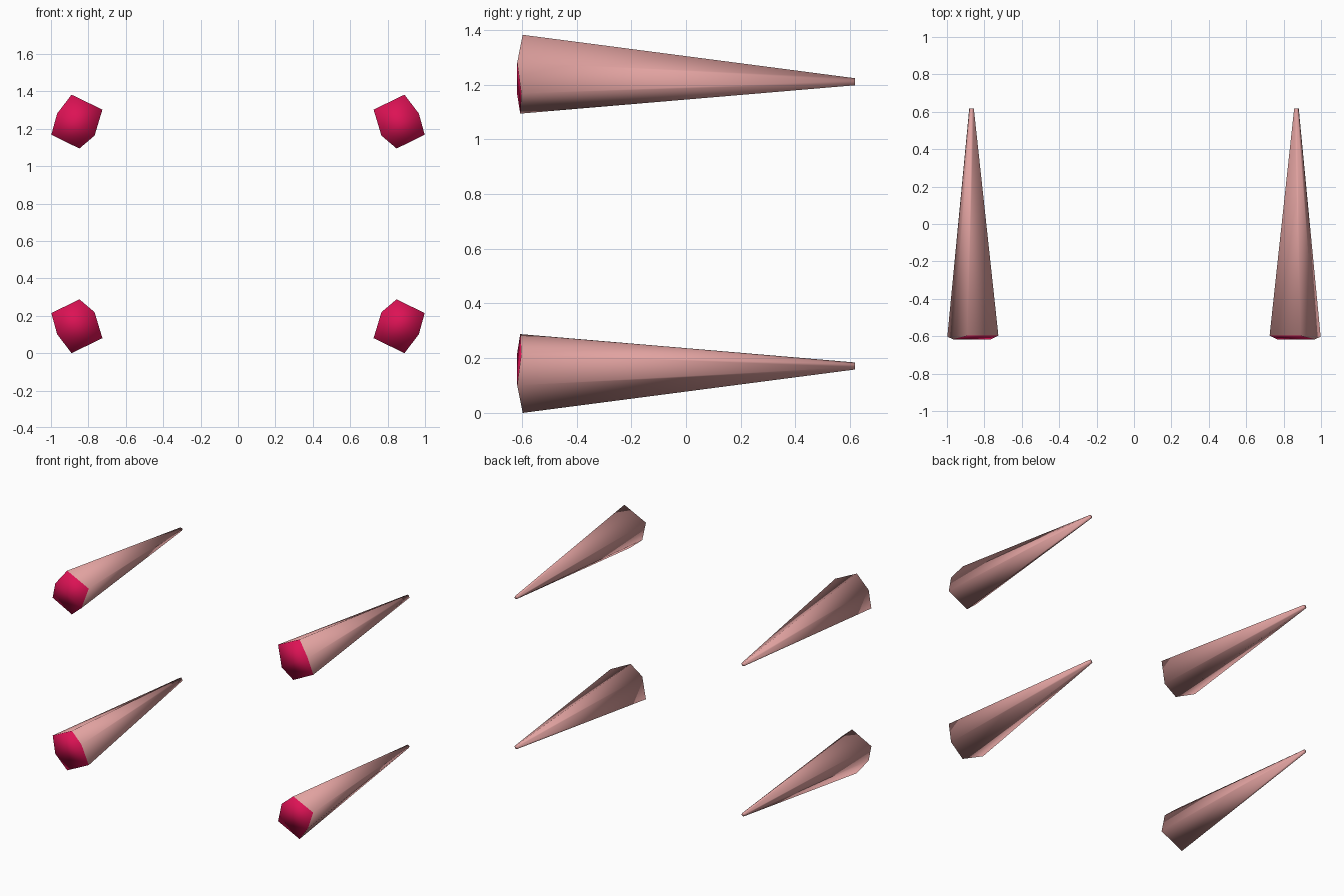
import bpy
import bmesh

cube = bpy.data.objects.get("Cube")
if cube:
    bpy.data.objects.remove(cube, do_unlink=True)


def material(name, colour):
    mat = bpy.data.materials.new(name)
    mat.use_nodes = True
    mat.diffuse_color = colour
    mat.node_tree.nodes["Principled BSDF"].inputs["Base Color"].default_value = colour
    return mat


pink = material("dusty pink", (0.75, 0.36, 0.35, 1))
crimson = material("crimson", (0.72, 0.006, 0.09, 1))

MID_Z = 0.691
TIP_Y = 0.617
TIP_CENTRE = (0.869, 1.210)
TIP_SCALE = 0.09

# Hexagonal wide end of the upper left spike; corners 2 and 5 form its ridge
BASE = [
    (0.890, -0.597, 1.382),
    (0.725, -0.597, 1.302),
    (0.767, -0.617, 1.163),
    (0.848, -0.606, 1.094),
    (0.998, -0.602, 1.168),
    (0.967, -0.617, 1.281),
]
BASE_CENTRE = (0.866, 1.232)


def spike(name, side, level):
    """Tapered six-sided spike, flipped by side (x) and level (z)."""
    def place(x, y, z):
        return (side * x, y, MID_Z + level * (z - MID_Z))

    bm = bmesh.new()
    wide = [bm.verts.new(place(*p)) for p in BASE]
    tip = [bm.verts.new(place(TIP_CENTRE[0] + (x - BASE_CENTRE[0]) * TIP_SCALE,
                              TIP_Y,
                              TIP_CENTRE[1] + (z - BASE_CENTRE[1]) * TIP_SCALE))
           for x, y, z in BASE]

    # Tapered sides and small tip
    for i in range(6):
        j = (i + 1) % 6
        bm.faces.new((wide[i], wide[j], tip[j], tip[i]))
    bm.faces.new(tip)

    # Coloured cap, folded along its ridge
    for corners in ((5, 0, 1, 2), (2, 3, 4, 5)):
        bm.faces.new([wide[i] for i in corners]).material_index = 1

    bmesh.ops.recalc_face_normals(bm, faces=bm.faces)
    for face in bm.faces:
        face.smooth = True

    mesh = bpy.data.meshes.new(name)
    bm.to_mesh(mesh)
    bm.free()
    mesh.materials.append(pink)
    mesh.materials.append(crimson)
    obj = bpy.data.objects.new(name, mesh)
    bpy.context.collection.objects.link(obj)


for level, height in ((1, "upper"), (-1, "lower")):
    for side, hand in ((1, "left"), (-1, "right")):
        spike(f"{height}_{hand}_spike", side, level)
